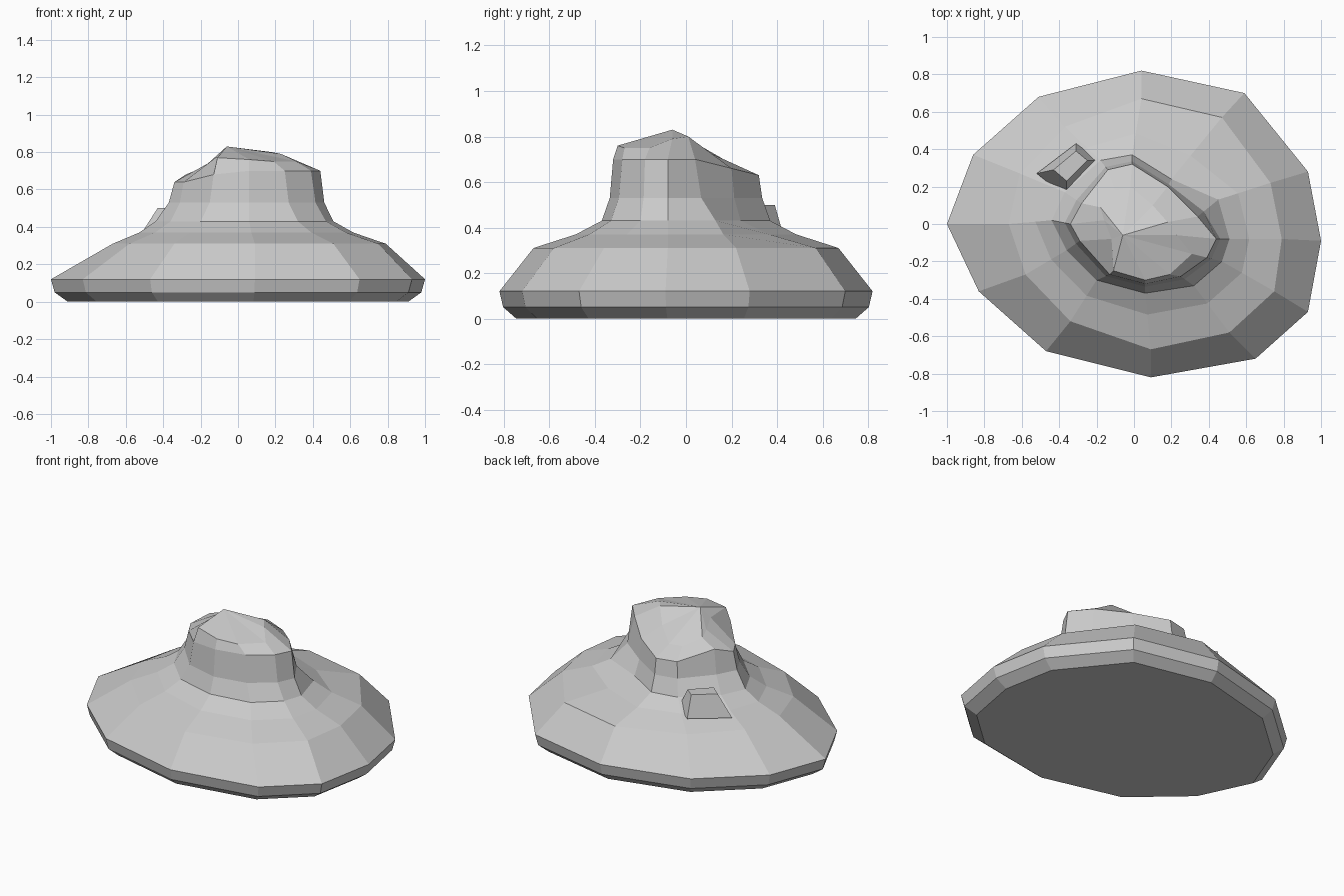
import bpy, bmesh
from mathutils import Vector

if "Cube" in bpy.data.objects:
    bpy.data.objects.remove(bpy.data.objects["Cube"])

# Plan outlines, all running clockwise from the back, 12 points each
skirt = [(.04, .82), (.59, .70), (.93, .28), (1, -.09), (.93, -.47), (.65, -.72),
         (.09, -.82), (-.47, -.68), (-.83, -.36), (-1, 0), (-.86, .37), (-.51, .68)]
slope = [(.04, .67), (.47, .57), (.73, .22), (.79, -.08), (.75, -.36), (.51, -.58),
         (.09, -.67), (-.34, -.52), (-.58, -.27), (-.67, 0), (-.61, .27), (-.37, .52)]
neck = [(-.01, .37), (.20, .24), (.45, .13), (.51, -.08), (.47, -.20), (.32, -.33),
        (.06, -.37), (-.20, -.30), (-.36, -.14), (-.44, .02), (-.37, .17), (-.18, .34)]
rim = [(-.01, .32, .63), (.18, .20, .66), (.34, .04, .70), (.44, -.08, .70),
       (.39, -.18, .70), (.25, -.28, .70), (.06, -.32, .70), (-.13, -.27, .68),
       (-.29, -.09, .64), (-.34, 0, .64), (-.28, .11, .68), (-.14, .29, .63)]
crown = [(-.02, .20, .68), (.10, .10, .73), (.18, .01, .80), (.23, -.06, .79),
         (.31, -.16, .75), (.19, -.27, .75), (.06, -.30, .76), (-.11, -.25, .77),
         (-.12, -.08, .77), (-.16, .02, .74), (-.18, .09, .72), (-.10, .18, .68)]


def flat(ring, z, s=1.0):
    return [Vector((p[0] * s, p[1] * s, z)) for p in ring]


def blend(a, b, t, z):
    return [Vector((*Vector(p[:2]).lerp(Vector(q[:2]), t), z)) for p, q in zip(a, b)]


def loft(name, rings, peak=None):
    """Bridge matching rings, close the bottom, cap the top flat or to a peak."""
    bm = bmesh.new()
    loops = [[bm.verts.new(p) for p in r] for r in rings]
    n = len(loops[0])
    for lo, hi in zip(loops, loops[1:]):
        for i in range(n):
            j = (i + 1) % n
            bm.faces.new((lo[i], lo[j], hi[j], hi[i]))
    bm.faces.new(loops[0])
    if peak:
        tip = bm.verts.new(peak)
        for i in range(n):
            bm.faces.new((loops[-1][i], loops[-1][(i + 1) % n], tip))
    else:
        bm.faces.new(loops[-1])
    bmesh.ops.recalc_face_normals(bm, faces=bm.faces)
    mesh = bpy.data.meshes.new(name)
    bm.to_mesh(mesh)
    bm.free()
    ob = bpy.data.objects.new(name, mesh)
    bpy.context.collection.objects.link(ob)
    return ob


# Main rock: undercut base, sloping skirt, steep neck, craggy crown
loft("rock_mound", [
    flat(skirt, 0, .91), flat(skirt, .05, .98), flat(skirt, .12),
    flat(slope, .31), blend(slope, neck, .62, .37), flat(neck, .43),
    blend(neck, rim, .7, .53), rim, crown], peak=(-.06, -.06, .83))

# Small boulder ledge at the back left of the neck
loft("boulder_ledge", [
    flat([(-.52, .27), (-.31, .43), (-.18, .34), (-.36, .14)], .36),
    flat([(-.43, .29), (-.31, .39), (-.25, .34), (-.36, .23)], .50)])
